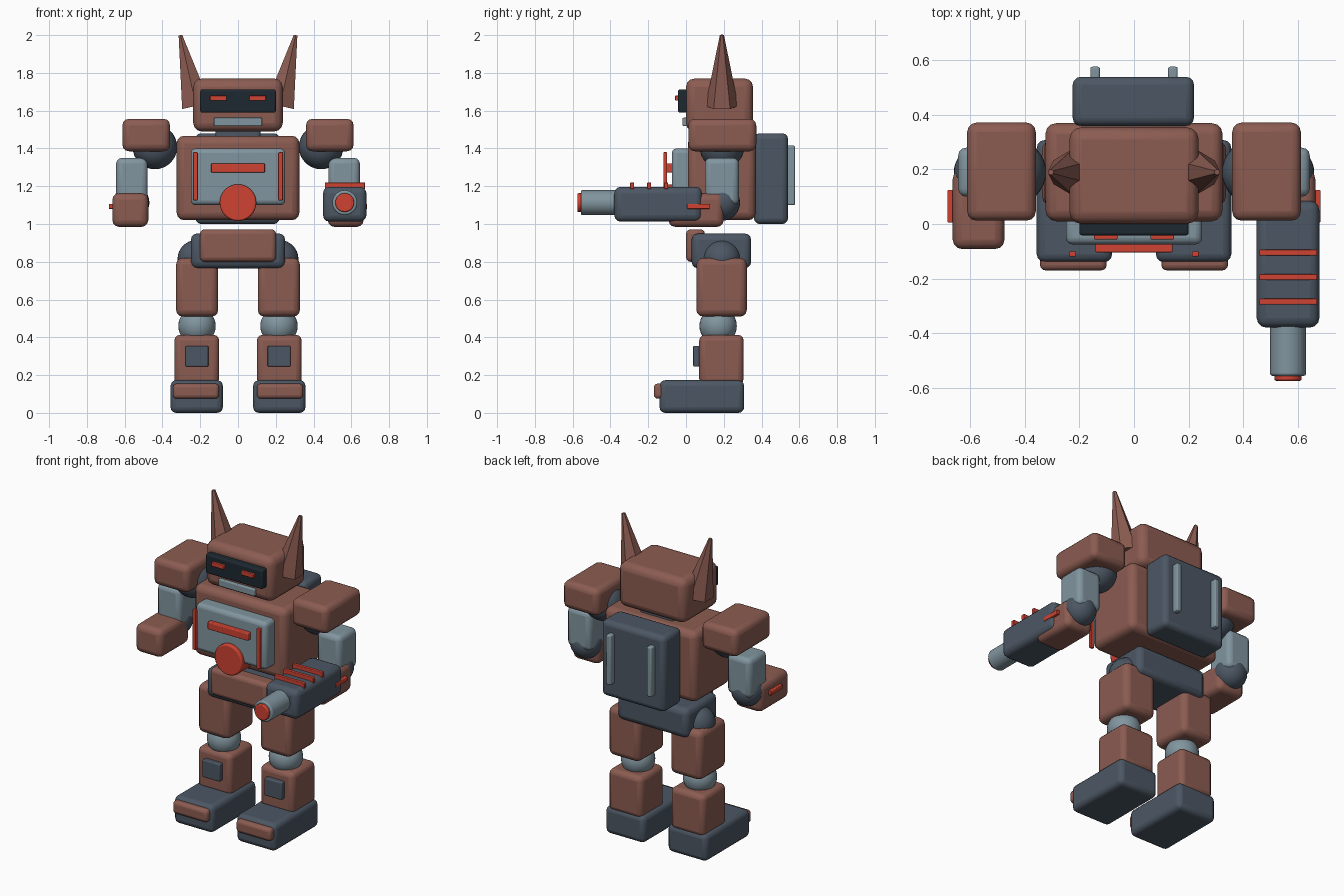
import bpy, bmesh, math
from mathutils import Matrix, Vector

if "Cube" in bpy.data.objects:
    bpy.data.objects.remove(bpy.data.objects["Cube"])


def material(name, rgb):
    m = bpy.data.materials.new(name)
    m.diffuse_color = (*rgb, 1)
    m.use_nodes = True
    m.node_tree.nodes["Principled BSDF"].inputs["Base Color"].default_value = m.diffuse_color
    return m


BROWN = material("rust_brown", (0.26, 0.107, 0.083))
DARK = material("dark_slate", (0.072, 0.095, 0.127))
GREY = material("steel_grey", (0.22, 0.30, 0.345))
RED = material("signal_red", (0.62, 0.055, 0.032))
BLACK = material("visor_black", (0.013, 0.022, 0.031))


def finish(bm, name, mat, smooth=True, bevel=0.0, segments=3):
    me = bpy.data.meshes.new(name)
    bmesh.ops.recalc_face_normals(bm, faces=bm.faces)
    bm.to_mesh(me)
    bm.free()
    me.materials.append(mat)
    ob = bpy.data.objects.new(name, me)
    bpy.context.collection.objects.link(ob)
    if bevel:
        mod = ob.modifiers.new("rounding", 'BEVEL')
        mod.width = bevel
        mod.segments = segments
        mod.limit_method = 'ANGLE'
        mod.angle_limit = math.radians(40)
    if smooth:
        bpy.ops.object.select_all(action='DESELECT')
        ob.select_set(True)
        bpy.context.view_layer.objects.active = ob
        bpy.ops.object.shade_smooth_by_angle(angle=math.radians(40))
    return ob


def box(name, x, y, z, mat, bevel=0.03):
    """Rounded box from (min, max) ranges."""
    bm = bmesh.new()
    size = [r[1] - r[0] for r in (x, y, z)]
    mid = Vector([(r[0] + r[1]) / 2 for r in (x, y, z)])
    bmesh.ops.create_cube(bm, size=1, matrix=Matrix.Translation(mid) @ Matrix.Diagonal((*size, 1)))
    return finish(bm, name, mat, bevel=bevel)


def ball(name, centre, r, mat):
    bm = bmesh.new()
    bmesh.ops.create_uvsphere(bm, u_segments=32, v_segments=16, radius=r,
                              matrix=Matrix.Translation(centre))
    return finish(bm, name, mat)


def drum(name, x, y, z, r, mat, bevel=0.008):
    """Cylinder running along y."""
    bm = bmesh.new()
    m = Matrix.Translation((x, (y[0] + y[1]) / 2, z)) @ Matrix.Rotation(math.pi / 2, 4, 'X')
    bmesh.ops.create_cone(bm, cap_ends=True, segments=32, radius1=r, radius2=r,
                          depth=y[1] - y[0], matrix=m)
    return finish(bm, name, mat, bevel=bevel, segments=2)


def spike(name, base, tip, r1, r2, sides, mat):
    bm = bmesh.new()
    base, tip = Vector(base), Vector(tip)
    axis = tip - base
    tilt = math.atan2(axis.x, axis.z)
    m = Matrix.Translation((base + tip) / 2) @ Matrix.Rotation(tilt, 4, 'Y')
    bmesh.ops.create_cone(bm, cap_ends=True, segments=sides, radius1=r1, radius2=r2,
                          depth=axis.length, matrix=m)
    return finish(bm, name, mat, smooth=False)


# Head and face
box("head", (-0.237, 0.237), (0.0, 0.355), (1.49, 1.77), BROWN, 0.045)
box("visor", (-0.2, 0.2), (-0.042, 0.03), (1.59, 1.712), BLACK, 0.01)
box("mouth_plate", (-0.127, 0.127), (-0.018, 0.03), (1.518, 1.563), GREY, 0.006)
box("neck", (-0.12, 0.12), (0.08, 0.3), (1.43, 1.52), DARK, 0.02)

# Torso
box("torso", (-0.325, 0.325), (0.01, 0.37), (1.02, 1.467), BROWN, 0.04)
box("chest_plate", (-0.25, 0.25), (-0.075, 0.05), (1.10, 1.40), GREY, 0.025)
box("chest_bar", (-0.142, 0.142), (-0.104, -0.07), (1.273, 1.32), RED, 0.005)
drum("chest_disc", 0, (-0.1, 0.03), 1.113, 0.097, RED)

# Backpack and pelvis
box("backpack", (-0.225, 0.22), (0.36, 0.54), (1.0, 1.48), DARK, 0.03)
box("pelvis", (-0.25, 0.25), (0.03, 0.345), (0.765, 0.95), DARK, 0.035)
box("pelvis_plate", (-0.202, 0.202), (0.0, 0.1), (0.80, 0.972), BROWN, 0.025)

# Paired parts
for s, side in ((-1, "left"), (1, "right")):
    def pair(name, x, y, z, mat, bevel=0.03):
        box(side + "_" + name, tuple(sorted((s * x[0], s * x[1]))), y, z, mat, bevel)

    # Head details
    spike(side + "_ear", (s * 0.222, 0.19, 1.625), (s * 0.305, 0.19, 2.0), 0.087, 0.011, 6, BROWN)
    pair("eye", (0.06, 0.147), (-0.057, -0.02), (1.653, 1.68), RED, 0.004)

    # Chest and backpack trim
    pair("chest_stripe", (0.213, 0.238), (-0.12, -0.1), (1.125, 1.38), RED, 0.004)
    pair("backpack_rail", (0.125, 0.16), (0.53, 0.577), (1.1, 1.415), GREY, 0.008)

    # Arm
    ball(side + "_shoulder_joint", (s * 0.44, 0.19, 1.408), 0.118, DARK)
    pair("shoulder_pad", (0.36, 0.612), (0.012, 0.372), (1.385, 1.557), BROWN, 0.035)
    pair("upper_arm", (0.478, 0.645), (0.1, 0.28), (1.1, 1.35), GREY, 0.03)
    ball(side + "_elbow_joint", (s * 0.565, 0.19, 1.113), 0.096, DARK)
    pair("forearm", (0.475, 0.665), (-0.092, 0.2), (0.985, 1.163), BROWN, 0.035)
    pair("forearm_stripe", (0.65, 0.684), (0.005, 0.125), (1.08, 1.107), RED, 0.004)

    # Leg
    ball(side + "_hip_joint", (s * 0.22, 0.19, 0.815), 0.1, DARK)
    pair("thigh", (0.105, 0.328), (0.055, 0.322), (0.51, 0.82), BROWN, 0.035)
    ball(side + "_knee_joint", (s * 0.217, 0.17, 0.46), 0.099, GREY)
    pair("shin", (0.1, 0.337), (0.07, 0.305), (0.15, 0.413), BROWN, 0.03)
    pair("shin_plate", (0.157, 0.278), (0.038, 0.09), (0.245, 0.355), DARK, 0.006)
    pair("foot", (0.08, 0.357), (-0.14, 0.308), (0.0, 0.173), DARK, 0.03)
    pair("toe_plate", (0.1, 0.345), (-0.17, -0.1), (0.075, 0.155), BROWN, 0.02)

# Arm cannon
box("cannon_body", (0.45, 0.68), (-0.38, 0.085), (1.012, 1.197), DARK, 0.035)
drum("cannon_barrel", 0.565, (-0.557, -0.34), 1.113, 0.066, GREY)
drum("cannon_muzzle", 0.565, (-0.575, -0.53), 1.113, 0.05, RED, 0.006)
for i, y in enumerate((-0.105, -0.195, -0.285)):
    box("cannon_rib_%d" % (i + 1), (0.46, 0.672), (y - 0.011, y + 0.011), (1.185, 1.22), RED, 0.004)
